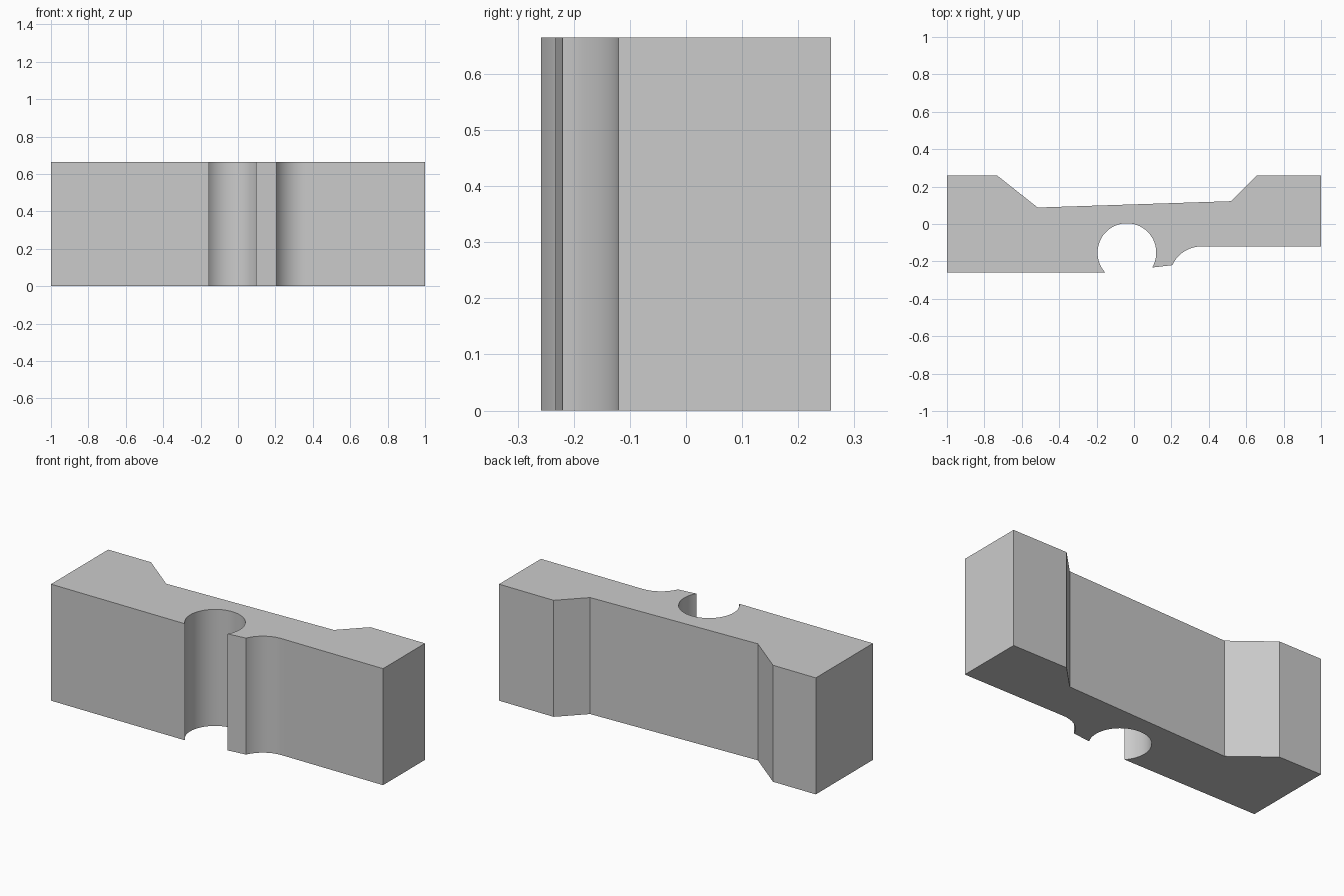
import bpy, bmesh, math

cube = bpy.data.objects.get("Cube")
if cube:
    bpy.data.objects.remove(cube, do_unlink=True)

HEIGHT = 0.665


def arc(cx, cy, radius, start, end, steps):
    """Points along a circular arc, angles in radians."""
    return [(cx + radius * math.cos(start + (end - start) * i / steps),
             cy + radius * math.sin(start + (end - start) * i / steps))
            for i in range(steps + 1)]


# Round channel opening through the front
hx, hy, hr = -0.038, -0.153, 0.157
channel = arc(hx, hy, hr, math.radians(222), math.radians(-30.5), 48)

# Concave fillet from the lip to the thinner end
fx, fy, fr = 0.36, -0.29, 0.17
fillet = arc(fx, fy, fr, math.radians(155.7), math.radians(90), 16)

# Block outline, counter-clockwise from the front right corner
outline = ([(-1, -0.258)] + channel + fillet +
           [(1, -0.12), (1, 0.258), (0.655, 0.258), (0.52, 0.122),
            (-0.515, 0.088), (-0.73, 0.258), (-1, 0.258)])

# Extrude the outline upwards
bm = bmesh.new()
base = bm.faces.new([bm.verts.new((x, y, 0)) for x, y in outline])
top = bmesh.ops.extrude_face_region(bm, geom=[base], use_keep_orig=True)
bmesh.ops.translate(bm, vec=(0, 0, HEIGHT),
                    verts=[g for g in top["geom"] if isinstance(g, bmesh.types.BMVert)])
bmesh.ops.recalc_face_normals(bm, faces=bm.faces)
mesh = bpy.data.meshes.new("channel_block")
bm.to_mesh(mesh)
bm.free()
block = bpy.data.objects.new("channel_block", mesh)
bpy.context.collection.objects.link(block)

# Plain grey finish
grey = bpy.data.materials.new("light_grey")
grey.use_nodes = True
colour = (0.6, 0.6, 0.6, 1)
grey.diffuse_color = colour
grey.node_tree.nodes["Principled BSDF"].inputs["Base Color"].default_value = colour
mesh.materials.append(grey)

# Smooth curved walls, crisp edges
bpy.ops.object.select_all(action="DESELECT")
block.select_set(True)
bpy.context.view_layer.objects.active = block
bpy.ops.object.shade_smooth_by_angle(angle=math.radians(25))
